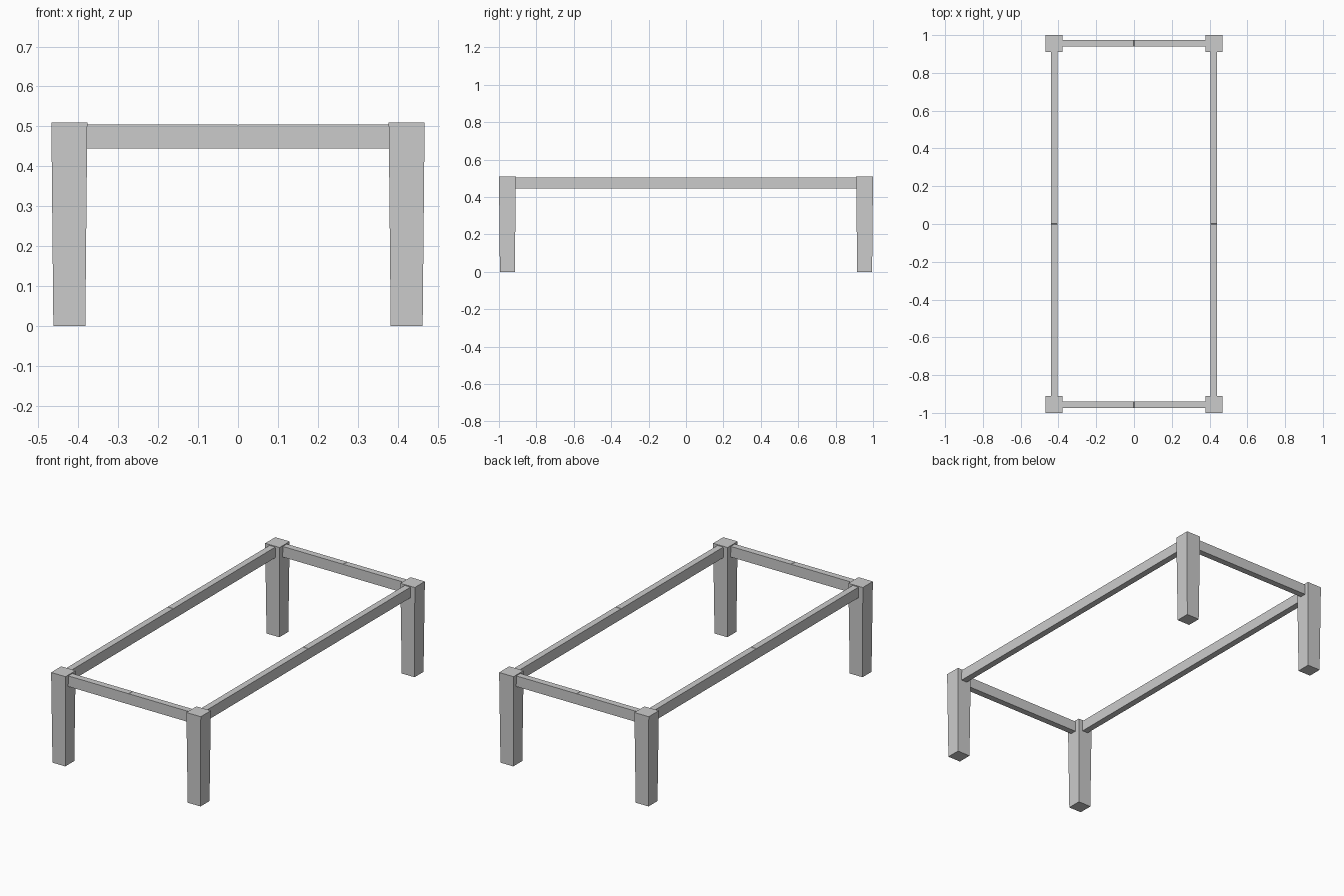
import bpy, bmesh
from mathutils import Matrix

if "Cube" in bpy.data.objects:
    bpy.data.objects.remove(bpy.data.objects["Cube"])

LEG_X, LEG_Y, LEG_H = 0.4225, 0.955, 0.51
TOP_HALF, FOOT_HALF = 0.045, 0.04
RAIL_LOW, RAIL_HIGH, RAIL_HALF = 0.445, 0.505, 0.018


def add_object(name, bm):
    bmesh.ops.recalc_face_normals(bm, faces=bm.faces)
    mesh = bpy.data.meshes.new(name)
    bm.to_mesh(mesh)
    bm.free()
    obj = bpy.data.objects.new(name, mesh)
    bpy.context.collection.objects.link(obj)


def leg(name, x, y):
    # Square post that tapers slightly towards the floor
    bm = bmesh.new()
    bmesh.ops.create_cube(bm, size=2)
    for v in bm.verts:
        half = TOP_HALF if v.co.z > 0 else FOOT_HALF
        v.co = (x + v.co.x * half, y + v.co.y * half, LEG_H if v.co.z > 0 else 0)
    add_object(name, bm)


def rail(name, half_len, offset, along_y):
    # Side profile with a hairline joint in the middle of the top edge
    g, d = 0.002, 0.0015
    profile = [(-half_len, RAIL_LOW), (half_len, RAIL_LOW), (half_len, RAIL_HIGH),
               (g, RAIL_HIGH), (0, RAIL_HIGH - d), (-g, RAIL_HIGH), (-half_len, RAIL_HIGH)]
    bm = bmesh.new()
    face = bm.faces.new([bm.verts.new((u, offset - RAIL_HALF, z)) for u, z in profile])
    ext = bmesh.ops.extrude_face_region(bm, geom=[face], use_keep_orig=True)
    moved = [e for e in ext["geom"] if isinstance(e, bmesh.types.BMVert)]
    bmesh.ops.translate(bm, verts=moved, vec=(0, 2 * RAIL_HALF, 0))
    if along_y:
        bm.transform(Matrix(((0, 1, 0, 0), (1, 0, 0, 0), (0, 0, 1, 0), (0, 0, 0, 1))))
    add_object(name, bm)


# Four corner legs
for sx, side in ((-1, "left"), (1, "right")):
    for sy, end in ((-1, "front"), (1, "back")):
        leg(f"{end}_{side}_leg", sx * LEG_X, sy * LEG_Y)

# Short end rails and long side rails between the legs
for s, end, side in ((-1, "front", "left"), (1, "back", "right")):
    rail(f"{end}_rail", LEG_X - 0.044, s * (LEG_Y + 0.002), False)
    rail(f"{side}_rail", LEG_Y - 0.044, s * LEG_X, True)
